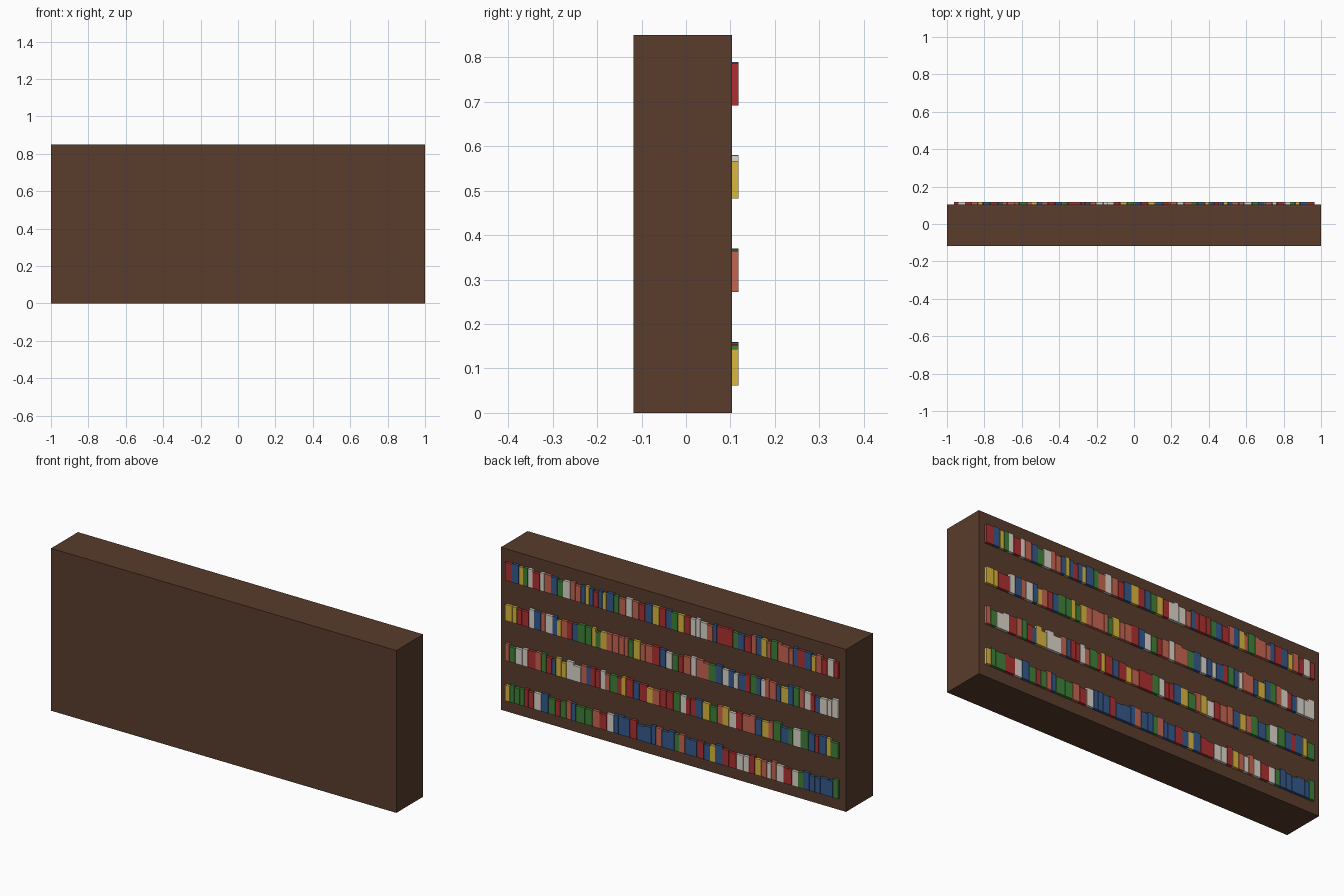
import bpy, random

if "Cube" in bpy.data.objects:
    bpy.data.objects.remove(bpy.data.objects["Cube"])

random.seed(4)
COLORS = {
    "R": ("red", (0.42, 0.03, 0.03)), "B": ("blue", (0.035, 0.10, 0.26)),
    "Y": ("yellow", (0.70, 0.47, 0.05)), "G": ("green", (0.05, 0.22, 0.04)),
    "W": ("white", (0.72, 0.68, 0.60)), "O": ("salmon", (0.56, 0.13, 0.08)),
}


def material(name, rgb):
    m = bpy.data.materials.new(name)
    m.diffuse_color = (*rgb, 1)
    m.use_nodes = True
    m.node_tree.nodes["Principled BSDF"].inputs["Base Color"].default_value = m.diffuse_color
    return m


def box(name, lo, hi, mat):
    bpy.ops.mesh.primitive_cube_add(size=1)
    ob = bpy.context.object
    ob.name = name
    for v in ob.data.vertices:
        v.co = [a + (b - a) * (c + 0.5) for a, b, c in zip(lo, hi, v.co)]
    ob.data.materials.append(mat)
    return ob


mats = {k: material(n, c) for k, (n, c) in COLORS.items()}

# Solid case
FACE = 0.104
box("case", (-1, -0.118, 0), (1, FACE, 0.85), material("wood", (0.10, 0.045, 0.025)))

# Book spines along the back face, listed from +x to -x, bottom row first
ROWS = [
    "YGGGRRWBGRGOBGGGORWBBBRBBBOBBGOBBRBYBRRWWRYOWOWRRWGBBBBBG",
    "OGWWROGRBYYWWOBRRWOGRYRBRYORRGWRRBYGOYWROOBYOGBGWGBRBYG",
    "YYRRWBOWBYORBGGYGYOOOOGYOORBWGROWOOGBWBWBRGBWOOBYBGOWRBWWW",
    "RBYGWRWOBGWOOBYBRBYBGOWORBYRBGYRWWWOBRRRGBROBYOGOOOBRBYORWR",
]
for r, row in enumerate(ROWS):
    z = 0.062 + 0.21 * r
    widths = [random.uniform(0.02, 0.04) for _ in row]
    scale = 1.93 / sum(widths)
    x = 0.965
    for i, (c, w) in enumerate(zip(row, widths)):
        w *= scale
        height = random.uniform(0.078, 0.098)
        box(f"book_{r + 1}_{i + 1}", (x - w + 0.002, FACE - 0.01, z), (x, 0.118, z + height), mats[c])
        x -= w
